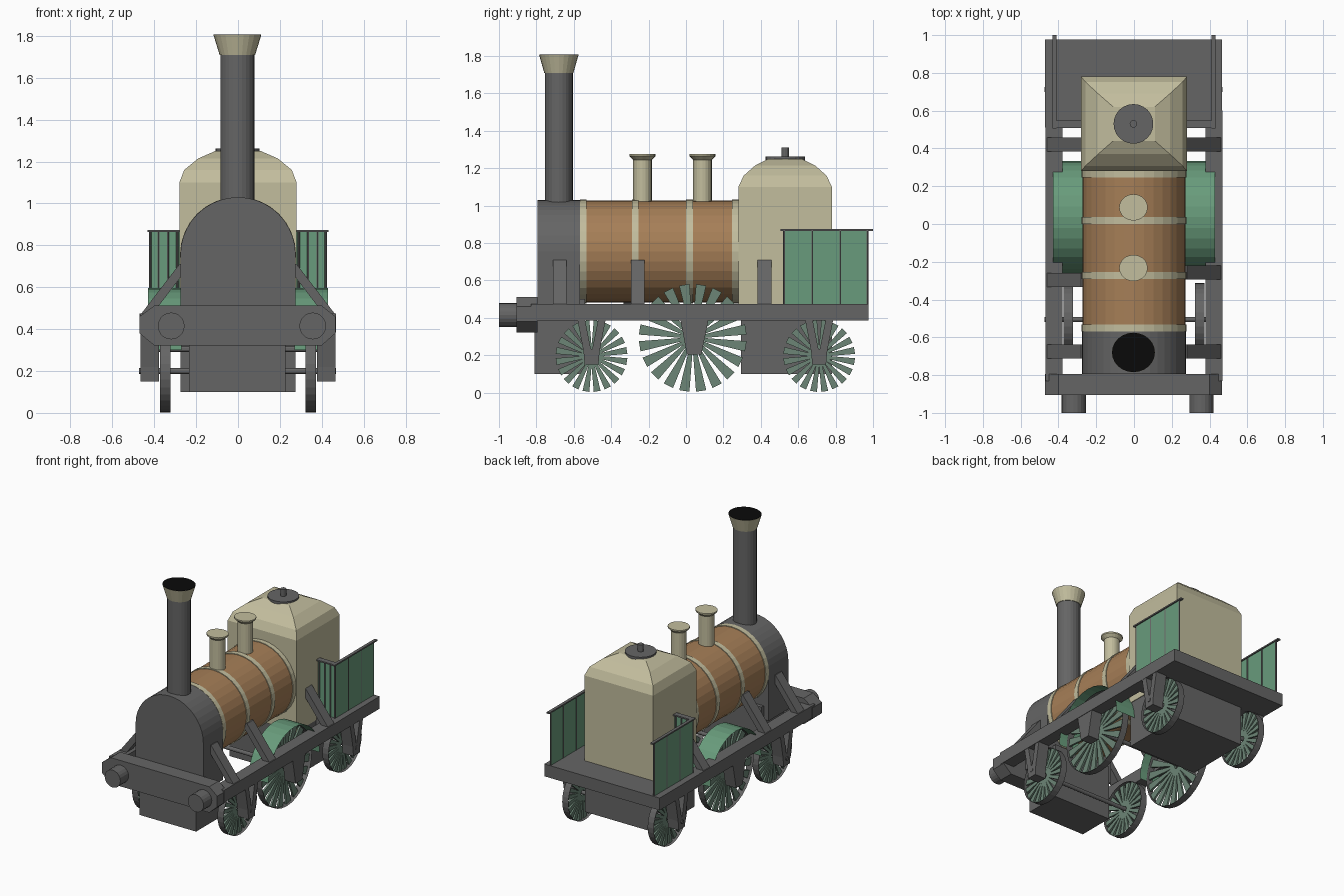
import bpy, bmesh, math
from mathutils import Vector

if "Cube" in bpy.data.objects:
    bpy.data.objects.remove(bpy.data.objects["Cube"])


def material(name, rgb):
    m = bpy.data.materials.new(name)
    m.diffuse_color = (*rgb, 1)
    m.use_nodes = True
    m.node_tree.nodes["Principled BSDF"].inputs["Base Color"].default_value = m.diffuse_color
    return m


GREY = material("iron grey", (0.13, 0.13, 0.13))
CREAM = material("cream", (0.54, 0.51, 0.34))
COPPER = material("copper brown", (0.38, 0.21, 0.095))
GREEN = material("paint green", (0.14, 0.33, 0.20))
SPOKE = material("spoke green", (0.15, 0.235, 0.18))
BLACK = material("soot black", (0.003, 0.003, 0.003))


def finish(bm, name, mat, closed=True):
    if closed:
        bmesh.ops.recalc_face_normals(bm, faces=bm.faces)
    mesh = bpy.data.meshes.new(name)
    bm.to_mesh(mesh)
    bm.free()
    mesh.materials.append(mat)
    ob = bpy.data.objects.new(name, mesh)
    bpy.context.collection.objects.link(ob)
    return ob


def loft(name, rings, mat, caps=True):
    """Skin a list of closed rings of points."""
    bm = bmesh.new()
    vs = [[bm.verts.new(p) for p in r] for r in rings]
    n = len(vs[0])
    for a, b in zip(vs, vs[1:]):
        for i in range(n):
            j = (i + 1) % n
            bm.faces.new((a[i], a[j], b[j], b[i]))
    if caps:
        bm.faces.new(vs[0][::-1])
        bm.faces.new(vs[-1])
    return finish(bm, name, mat)


def box(name, x, y, z, mat):
    return loft(name, [[(x[0], y[0], h), (x[1], y[0], h), (x[1], y[1], h), (x[0], y[1], h)]
                       for h in z], mat)


def turned(name, cx, cy, profile, mat, n=24, sx=1.0):
    """Vertical round part from (radius, height) pairs."""
    return loft(name, [[(cx + sx * r * math.cos(2 * math.pi * i / n),
                         cy + r * math.sin(2 * math.pi * i / n), z)
                        for i in range(n)] for r, z in profile], mat)


def prism_y(name, pts, y0, y1, mat):
    return loft(name, [[(x, y, z) for x, z in pts] for y in (y0, y1)], mat)


def prism_x(name, pts, x0, x1, mat):
    return loft(name, [[(x, y, z) for y, z in pts] for x in (x0, x1)], mat)


def circle(cu, cv, r, n):
    return [(cu + r * math.cos(2 * math.pi * i / n), cv + r * math.sin(2 * math.pi * i / n))
            for i in range(n)]


# Boiler barrel and its bands
prism_y("boiler", circle(0, 0.755, 0.272, 32), -0.57, 0.285, COPPER)
for y in (-0.568, -0.29, 0.0, 0.245):
    prism_y("boiler_band", circle(0, 0.755, 0.277, 32), y, y + 0.037, CREAM)

# Smokebox: arched upper part and plain lower box
arch = [(0.275 * math.cos(math.pi * i / 20), 0.755 + 0.275 * math.sin(math.pi * i / 20))
        for i in range(21)]
prism_y("smokebox", arch + [(-0.275, 0.4), (0.275, 0.4)], -0.795, -0.567, GREY)
box("smokebox_base", (-0.235, 0.227), (-0.81, -0.54), (0.10, 0.5), GREY)

# Chimney with flared top
turned("chimney", -0.003, -0.68, [(0.075, 1.0), (0.075, 1.715)], GREY, 24, 1.08)
turned("chimney_flare", -0.003, -0.68, [(0.078, 1.71), (0.105, 1.805)], CREAM, 24, 1.09)
turned("chimney_opening", -0.003, -0.68, [(0.104, 1.803), (0.104, 1.807)], BLACK, 24, 1.09)

# Two funnel-topped fittings on the barrel
for y in (-0.233, 0.088):
    turned("boiler_funnel", -0.003, y,
           [(0.05, 1.0), (0.05, 1.245), (0.07, 1.265), (0.07, 1.275)], CREAM, 20, 1.08)

# Firebox with stepped hipped roof, and its lower casing
rings = [(0.28, 0.25, 0.43), (0.28, 0.25, 1.10), (0.257, 0.222, 1.16),
         (0.19, 0.16, 1.215), (0.11, 0.09, 1.25)]
loft("firebox", [[(sx * hx, 0.53 + sy * hy, z) for sx, sy in ((-1, -1), (1, -1), (1, 1), (-1, 1))]
                 for hx, hy, z in rings], CREAM)
box("firebox_base", (-0.275, 0.275), (0.293, 0.78), (0.10, 0.43), GREY)
turned("roof_disc", -0.003, 0.53, [(0.105, 1.235), (0.105, 1.262)], GREY)
turned("roof_knob", -0.003, 0.53, [(0.02, 1.25), (0.02, 1.312)], GREY, 12)

# Rear platform and front buffer beam
box("rear_platform", (-0.47, 0.467), (0.51, 0.977), (0.385, 0.475), GREY)
beam = [(-0.47, 0.46), (-0.40, 0.512), (0.40, 0.512), (0.465, 0.46),
        (0.465, 0.38), (0.40, 0.322), (-0.40, 0.322), (-0.47, 0.38)]
prism_y("buffer_beam", beam, -0.905, -0.795, GREY)
for x in (-0.319, 0.357):
    prism_y("buffer", circle(x, 0.415, 0.064, 20), -1.0, -0.9, GREY)


def bar(name, a, b, r, mat, n=8):
    """Round rod between two points."""
    a, b = Vector(a), Vector(b)
    d = (b - a).normalized()
    u = d.orthogonal().normalized()
    w = d.cross(u)
    return loft(name, [[p + u * cu + w * cv for cu, cv in circle(0, 0, r, n)] for p in (a, b)], mat)


def sheet(name, cy, cz, r, x0, x1, a0, a1, n, mat):
    """Thin curved band around a wheel axis."""
    bm = bmesh.new()
    prev = None
    for i in range(n + 1):
        t = a0 + (a1 - a0) * i / n
        y, z = cy + r * math.cos(t), cz + r * math.sin(t)
        cur = (bm.verts.new((x0, y, z)), bm.verts.new((x1, y, z)))
        if prev:
            bm.faces.new((prev[0], cur[0], cur[1], prev[1]))
        prev = cur
    bmesh.ops.remove_doubles(bm, verts=bm.verts, dist=1e-4)
    return finish(bm, name, mat)


def wheel(s, cy, r):
    """Thin rim with wedge-shaped spokes."""
    cz = r + 0.003
    sheet("wheel_rim", cy, cz, r, s * 0.322, s * 0.372, 0, 2 * math.pi, 32, GREY)
    bm = bmesh.new()
    xs = (s * 0.34, s * 0.354)
    for k in range(20):
        t = 2 * math.pi * (k + 0.5) / 20
        c, d = math.cos(t), math.sin(t)
        quad = [(0.02, -0.006), (r * 0.99, -0.095 * r), (r * 0.99, 0.095 * r), (0.02, 0.006)]
        a, b = ([bm.verts.new((x, cy + u * c - v * d, cz + u * d + v * c)) for u, v in quad]
                for x in xs)
        for f in (a, b[::-1]):
            bm.faces.new(f)
        for i in range(4):
            j = (i + 1) % 4
            bm.faces.new((a[j], a[i], b[i], b[j]))
    finish(bm, "wheel_spokes", SPOKE)


small, big = (-0.505, 0.712), 0.036
for s in (-1, 1):
    # Side frame
    prism_x("side_frame", [(-0.83, 0.385), (0.6, 0.385), (0.6, 0.475), (-0.83, 0.475)],
            s * 0.378, s * 0.468, GREY)
    # Wheels and splasher over the driving wheel
    for cy in small:
        wheel(s, cy, 0.193)
    wheel(s, big, 0.29)
    sheet("splasher", big, 0.30, 0.297, s * 0.27, s * 0.43, 0, math.pi, 16, GREEN)
    # Axle guards: two legs and a foot for small wheels, solid taper for the big one
    for cy in small:
        for t in (-1, 1):
            leg = [(cy + t * 0.075, 0.39), (cy + t * 0.035, 0.39),
                   (cy + t * 0.003, 0.23), (cy + t * 0.042, 0.215)]
            prism_x("axle_guard_leg", leg, s * 0.378, s * 0.465, GREY)
        foot = [(cy - 0.044, 0.235), (cy + 0.044, 0.235), (cy + 0.037, 0.15), (cy - 0.037, 0.15)]
        prism_x("axle_guard_foot", foot, s * 0.378, s * 0.465, GREY)
    prism_x("drive_axle_guard", [(-0.03, 0.39), (0.12, 0.39), (0.082, 0.205), (0.005, 0.205)],
            s * 0.378, s * 0.465, GREY)
    # Diagonal struts from boiler to frame
    for y in (-0.675, -0.296 if s < 0 else -0.258, 0.42):
        strut = [(s * 0.265, 0.71), (s * 0.28, 0.71), (s * 0.465, 0.47),
                 (s * 0.41, 0.47), (s * 0.265, 0.66)]
        prism_y("strut", strut, y - 0.037, y + 0.037, GREY)
    # Rear railing: side and front panels, posts and top rails
    box("rail_side_panel", (s * 0.418, s * 0.423), (0.525, 0.975), (0.47, 0.868), GREEN)
    box("rail_front_panel", (s * 0.28, s * 0.42), (0.528, 0.533), (0.47, 0.868), GREEN)
    for y in (0.525, 0.675, 0.825, 0.97):
        bar("rail_post", (s * 0.42, y, 0.47), (s * 0.42, y, 0.868), 0.006, GREY)
    for x in (0.29, 0.335, 0.38):
        bar("rail_post", (s * x, 0.53, 0.47), (s * x, 0.53, 0.868), 0.006, GREY)
    box("top_rail", (s * 0.41, s * 0.432), (0.505, 1.0), (0.864, 0.874), GREY)
    box("front_top_rail", (s * 0.28, s * 0.43), (0.508, 0.548), (0.864, 0.874), GREY)

# Axles
for cy in small:
    bar("axle", (-0.473, cy, 0.2), (0.468, cy, 0.2), 0.014, GREY, 12)
bar("drive_axle", (-0.46, big, 0.305), (0.46, big, 0.305), 0.015, GREY, 12)
